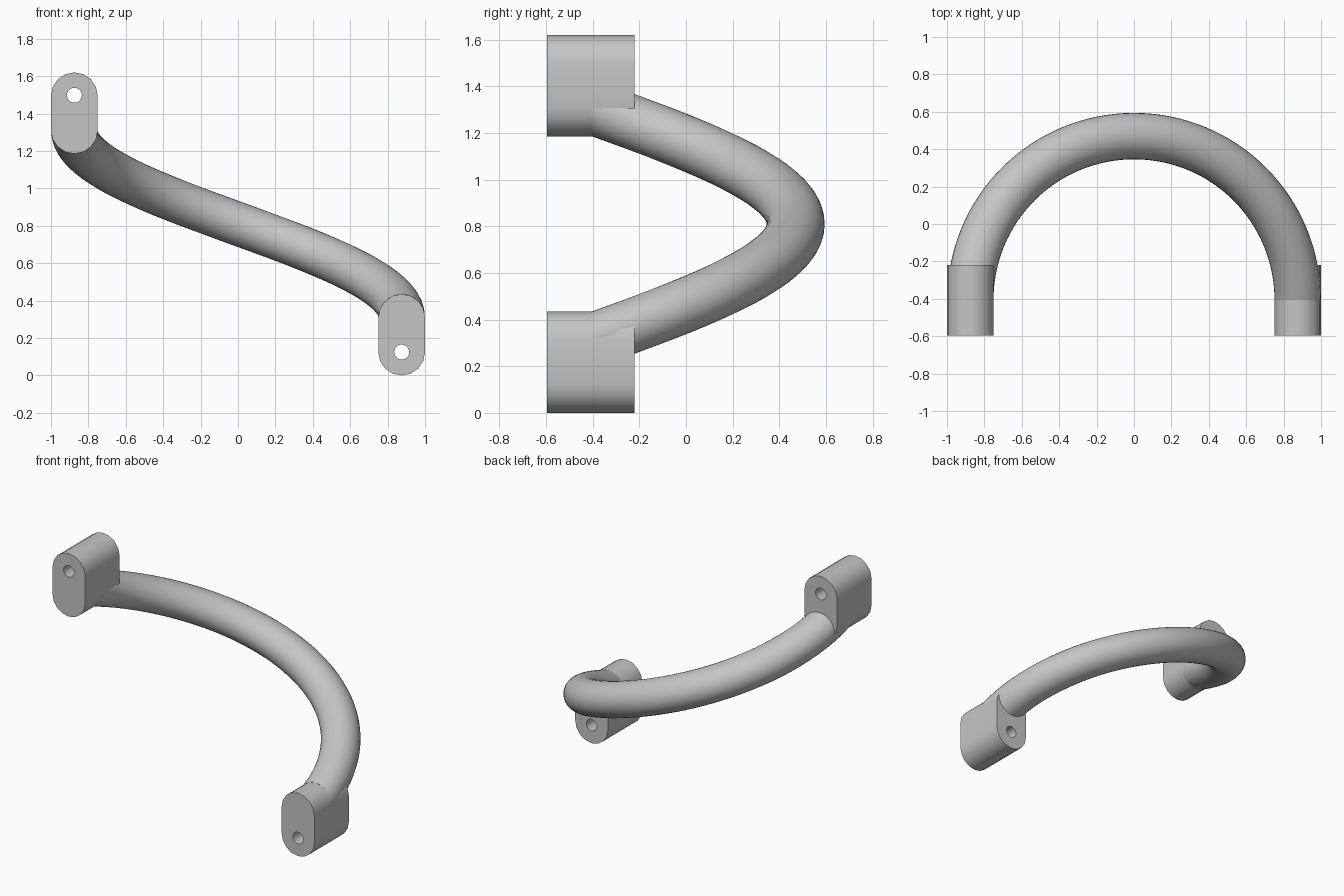
import bpy, bmesh
from math import sin, cos, pi, radians

if "Cube" in bpy.data.objects:
    bpy.data.objects.remove(bpy.data.objects["Cube"])

RADIUS = 0.875          # sweep radius of the handle
BAR = 0.124             # bar thickness radius
LUG = 0.125             # lug half width
BACK, FRONT = -0.22, -0.595
SWEEP_Y = -0.405        # centre of the sweep
LOW, RISE = 0.31, 1.0   # bar height at its lower end, and climb

grey = bpy.data.materials.new("plain_grey")
grey.use_nodes = True
colour = (0.56, 0.56, 0.56, 1)
grey.diffuse_color = colour
grey.node_tree.nodes["Principled BSDF"].inputs["Base Color"].default_value = colour


def finish(obj):
    bpy.ops.object.select_all(action='DESELECT')
    obj.select_set(True)
    bpy.context.view_layer.objects.active = obj
    bpy.ops.object.shade_smooth_by_angle(angle=radians(35))


def make_bar():
    """Helical bar with upright round cross-sections."""
    bm = bmesh.new()
    steps, sides = 64, 32
    rings = []
    for i in range(steps + 1):
        t = i / steps
        a = pi * t
        ring = []
        for j in range(sides):
            b = 2 * pi * j / sides
            r = RADIUS + BAR * cos(b)
            ring.append(bm.verts.new((r * cos(a), SWEEP_Y + r * sin(a),
                                      LOW + RISE * t + BAR * sin(b))))
        rings.append(ring)
    for r0, r1 in zip(rings, rings[1:]):
        for j in range(sides):
            k = (j + 1) % sides
            bm.faces.new((r0[j], r0[k], r1[k], r1[j]))
    bm.faces.new(rings[0])
    bm.faces.new(rings[-1])
    bmesh.ops.recalc_face_normals(bm, faces=bm.faces)
    mesh = bpy.data.meshes.new("handle_bar")
    bm.to_mesh(mesh)
    bm.free()
    mesh.materials.append(grey)
    obj = bpy.data.objects.new("handle_bar", mesh)
    bpy.context.collection.objects.link(obj)
    finish(obj)


def add_outline(curve, points):
    spline = curve.splines.new('POLY')
    spline.points.add(len(points) - 1)
    for p, (x, z) in zip(spline.points, points):
        p.co = (x, z, 0, 1)
    spline.use_cyclic_u = True


def make_lug(name, x, low, high, hole_z):
    """Round-ended block with a screw hole running front to back."""
    curve = bpy.data.curves.new(name, 'CURVE')
    curve.dimensions = '2D'
    curve.fill_mode = 'BOTH'
    curve.extrude = (BACK - FRONT) / 2
    seg = 8
    top = [(LUG * cos(pi * i / seg), high + LUG * sin(pi * i / seg)) for i in range(seg + 1)]
    bottom = [(-LUG * cos(pi * i / seg), low - LUG * sin(pi * i / seg)) for i in range(seg + 1)]
    add_outline(curve, top + bottom)
    add_outline(curve, [(0.04 * cos(2 * pi * i / 24), hole_z + 0.04 * sin(2 * pi * i / 24))
                        for i in range(24)])
    obj = bpy.data.objects.new(name, curve)
    bpy.context.collection.objects.link(obj)
    obj.location = (x, (BACK + FRONT) / 2, 0)
    obj.rotation_euler.x = pi / 2
    bpy.ops.object.select_all(action='DESELECT')
    obj.select_set(True)
    bpy.context.view_layer.objects.active = obj
    bpy.ops.object.convert(target='MESH')
    obj = bpy.context.view_layer.objects.active
    # weld the caps to the walls
    bm = bmesh.new()
    bm.from_mesh(obj.data)
    bmesh.ops.remove_doubles(bm, verts=bm.verts, dist=0.0005)
    bmesh.ops.recalc_face_normals(bm, faces=bm.faces)
    bm.to_mesh(obj.data)
    bm.free()
    obj.data.materials.clear()
    obj.data.materials.append(grey)
    finish(obj)


make_bar()
make_lug("lower_lug", RADIUS, LUG, LOW, LUG)
make_lug("upper_lug", -RADIUS, LOW + RISE, 1.495, 1.498)
